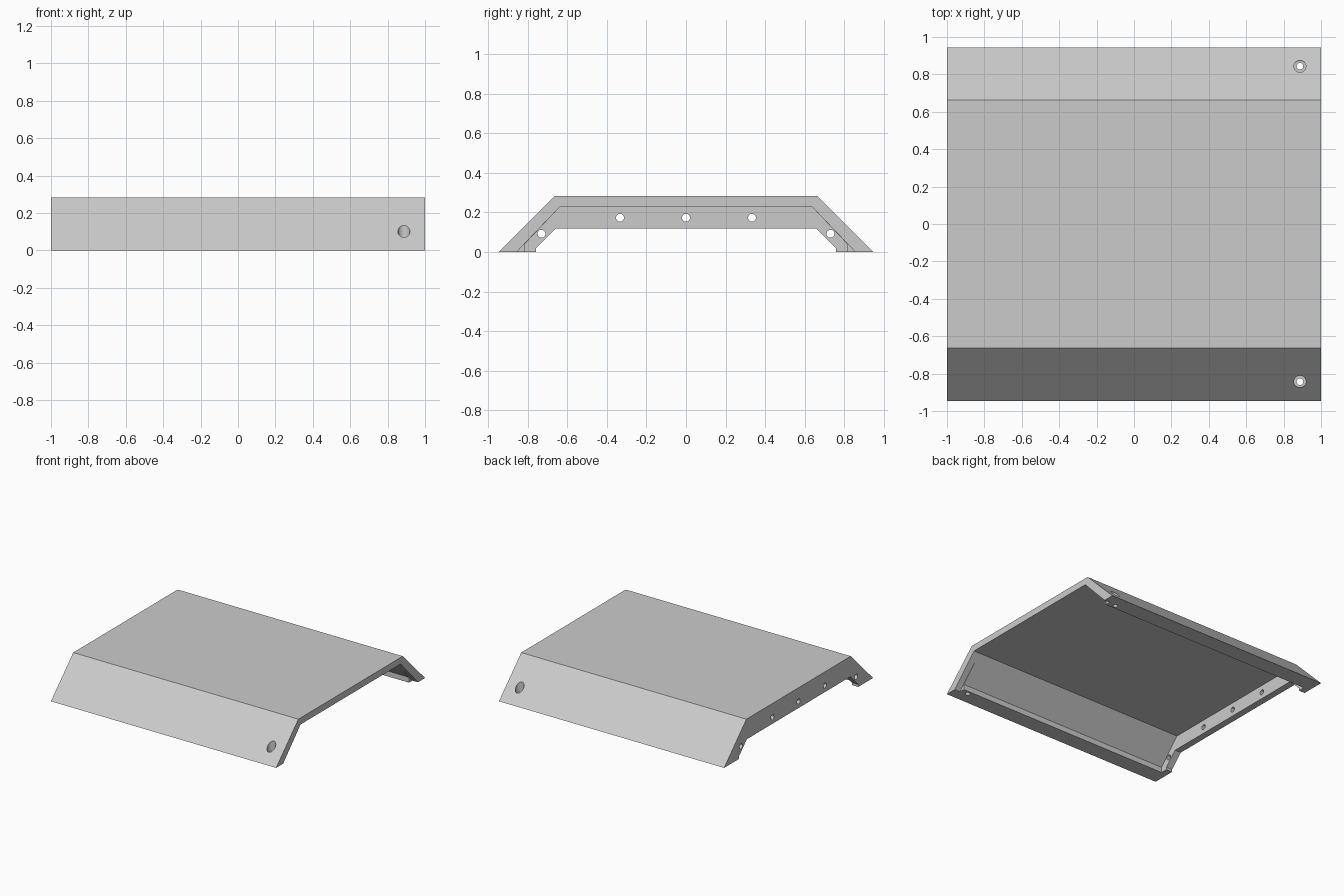
import bpy
import math
from mathutils import Matrix

if "Cube" in bpy.data.objects:
    bpy.data.objects.remove(bpy.data.objects["Cube"], do_unlink=True)

grey = bpy.data.materials.new("light_grey")
grey.use_nodes = True
colour = (0.6, 0.6, 0.6, 1)
grey.diffuse_color = colour
grey.node_tree.nodes["Principled BSDF"].inputs["Base Color"].default_value = colour


def prism(name, half, x0, x1):
    """Extrude a profile along x; half lists (y, z) on one side, bottom to top."""
    loop = half + [(-y, z) for y, z in reversed(half)]
    n = len(loop)
    verts = [(x, y, z) for x in (x0, x1) for y, z in loop]
    faces = [list(range(n))[::-1], list(range(n, 2 * n))]
    faces += [(i, (i + 1) % n, n + (i + 1) % n, n + i) for i in range(n)]
    mesh = bpy.data.meshes.new(name)
    mesh.from_pydata(verts, [], faces)
    mesh.materials.append(grey)
    obj = bpy.data.objects.new(name, mesh)
    bpy.context.collection.objects.link(obj)
    return obj


def drill(name, radius, start, depth, axis):
    """Cylinder cutter running from start along x or z."""
    bpy.ops.mesh.primitive_cylinder_add(vertices=32, radius=radius, depth=depth)
    obj = bpy.context.object
    obj.name = name
    shift = Matrix.Translation((0, 0, depth / 2))
    turn = Matrix.Rotation(math.pi / 2 if axis == "x" else 0, 4, "Y")
    obj.data.transform(Matrix.Translation(start) @ turn @ shift)
    obj.data.materials.append(grey)
    return obj


# Solid body with sloped front and back
cover = prism("cover", [(0.945, 0), (0.662, 0.283)], -1, 1)

# Open end, lipped cavity, and the opening inside the end flange
cutters = [
    prism("end_cutter", [(0.865, -0.01), (0.635, 0.23)], 0.95, 1.1),
    prism("cavity_cutter", [(0.812, -0.1), (0.812, 0.043), (0.635, 0.23)], -0.945, 1.1),
    prism("flange_cutter", [(0.757, -0.1), (0.757, 0.02), (0.657, 0.12)], -1.1, 1.1),
]

# Bolt holes through the flange
for y, z in [(0, 0.173), (0.333, 0.173), (-0.333, 0.173), (0.73, 0.092), (-0.73, 0.092)]:
    cutters.append(drill("bolt_cutter", 0.02, (-1.1, y, z), 0.2, "x"))

# Upright counterbored holes in the slopes
for y in (-0.843, 0.843):
    cutters.append(drill("counterbore_cutter", 0.032, (0.887, y, 0.05), 0.4, "z"))
    cutters.append(drill("screw_cutter", 0.018, (0.887, y, -0.1), 0.4, "z"))

# Cut everything and bake the result
for cutter in cutters:
    mod = cover.modifiers.new(cutter.name, "BOOLEAN")
    mod.operation = "DIFFERENCE"
    mod.solver = "EXACT"
    mod.object = cutter
graph = bpy.context.evaluated_depsgraph_get()
baked = bpy.data.meshes.new_from_object(cover.evaluated_get(graph))
cover.modifiers.clear()
cover.data = baked
for cutter in cutters:
    bpy.data.objects.remove(cutter, do_unlink=True)

# Smooth hole walls, sharp panel edges
bpy.ops.object.select_all(action="DESELECT")
cover.select_set(True)
bpy.context.view_layer.objects.active = cover
bpy.ops.object.shade_smooth_by_angle(angle=math.radians(30))
